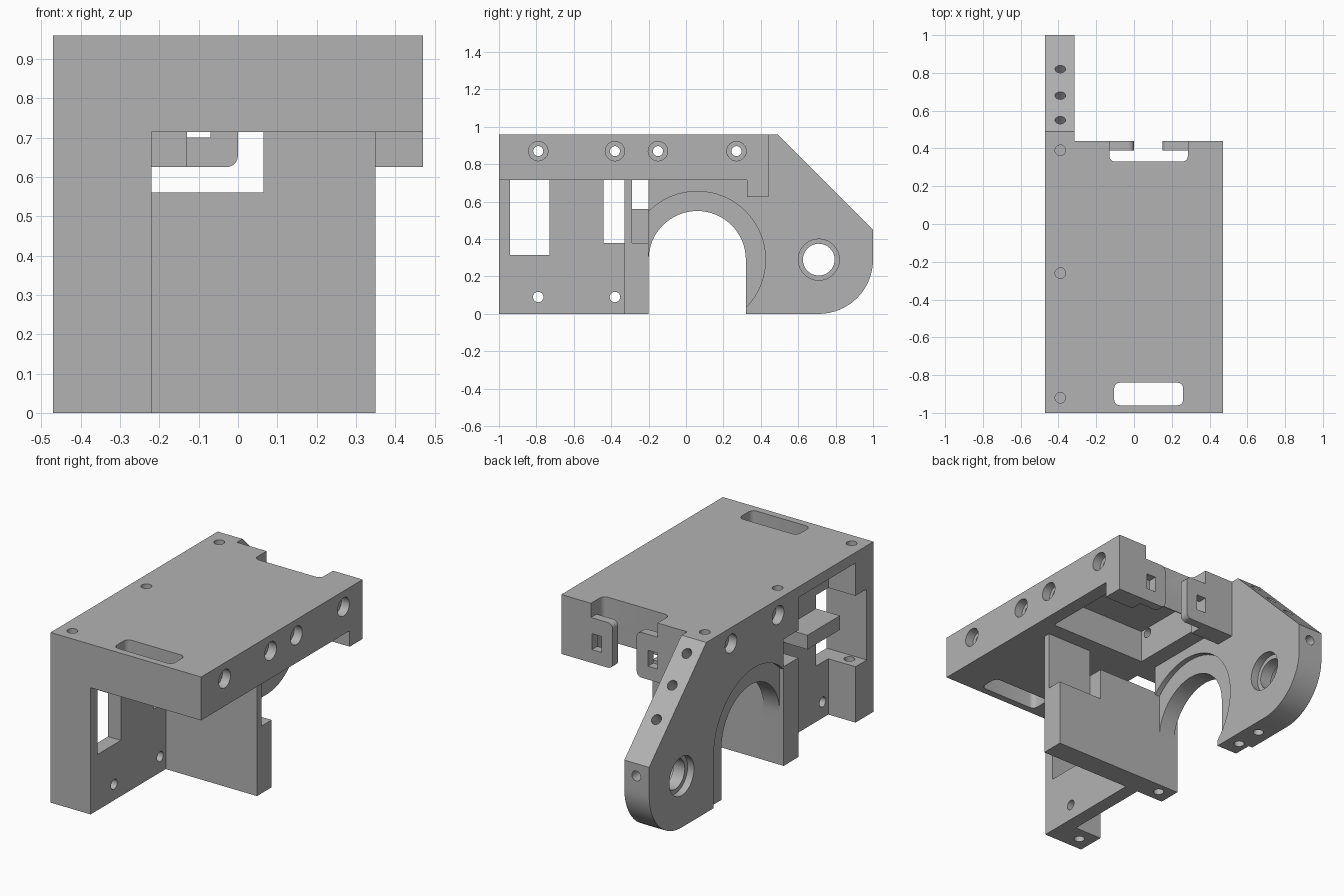
import bpy, bmesh, math
from mathutils import Matrix

if "Cube" in bpy.data.objects:
    bpy.data.objects.remove(bpy.data.objects["Cube"], do_unlink=True)

grey = bpy.data.materials.new("plain_grey")
grey.use_nodes = True
grey.diffuse_color = (0.45, 0.45, 0.45, 1)
grey.node_tree.nodes["Principled BSDF"].inputs["Base Color"].default_value = grey.diffuse_color


# --- helpers -------------------------------------------------------------
def prism(points, axis, lo, hi, matrix=None):
    """Extrude a 2D outline along an axis: x uses (y, z), y uses (x, z), z uses (x, y)."""
    place = {"x": lambda u, v, w: (w, u, v),
             "y": lambda u, v, w: (u, w, v),
             "z": lambda u, v, w: (u, v, w)}[axis]
    bm = bmesh.new()
    low = [bm.verts.new(place(u, v, lo)) for u, v in points]
    high = [bm.verts.new(place(u, v, hi)) for u, v in points]
    bm.faces.new(low)
    bm.faces.new(high)
    for i in range(len(points)):
        j = (i + 1) % len(points)
        bm.faces.new((low[i], low[j], high[j], high[i]))
    bmesh.ops.recalc_face_normals(bm, faces=bm.faces)
    if matrix:
        bm.transform(matrix)
    mesh = bpy.data.meshes.new("piece")
    bm.to_mesh(mesh)
    bm.free()
    mesh.materials.append(grey)
    obj = bpy.data.objects.new("piece", mesh)
    bpy.context.scene.collection.objects.link(obj)
    return obj


def box(x0, x1, y0, y1, z0, z1):
    return prism([(x0, y0), (x1, y0), (x1, y1), (x0, y1)], "z", z0, z1)


def arc(u, v, r, start, end, steps):
    angles = [math.radians(start + (end - start) * i / steps) for i in range(steps + 1)]
    return [(u + r * math.cos(a), v + r * math.sin(a)) for a in angles]


def rod(axis, u, v, r, lo, hi, steps=24, matrix=None):
    return prism(arc(u, v, r, 0, 360, steps)[:-1], axis, lo, hi, matrix)


def rounded(u0, u1, v0, v1, r):
    return (arc(u1 - r, v1 - r, r, 0, 90, 5) + arc(u0 + r, v1 - r, r, 90, 180, 5)
            + arc(u0 + r, v0 + r, r, 180, 270, 5) + arc(u1 - r, v0 + r, r, 270, 360, 5))


def combine(target, tool, operation):
    mod = target.modifiers.new("shape", "BOOLEAN")
    mod.operation, mod.solver, mod.object = operation, "EXACT", tool
    bpy.context.view_layer.update()
    graph = bpy.context.evaluated_depsgraph_get()
    mesh = bpy.data.meshes.new_from_object(target.evaluated_get(graph))
    target.modifiers.clear()
    target.data = mesh
    bpy.data.objects.remove(tool, do_unlink=True)


# --- top block, with rear notch and underside pocket ----------------------
body = box(-0.47, 0.47, -1, 0.44, 0.715, 0.96)
body.name = "mount_bracket"


def add(tool):
    combine(body, tool, "UNION")


def cut(tool):
    combine(body, tool, "DIFFERENCE")


cut(box(-0.22, 0.39, -0.2, 0.325, 0.6, 0.9))
cut(prism(rounded(-0.13, 0.285, 0.33, 0.6, 0.03), "z", 0.5, 1.1))
cut(prism(rounded(-0.105, 0.26, -0.96, -0.84, 0.03), "z", 0.5, 1.1))

# --- side arm, front column and cross plate -------------------------------
arm = ([(-0.33, 0)] + arc(0.71, 0.29, 0.29, -90, 0, 16)
       + [(1, 0.45), (0.49, 0.96), (-0.33, 0.96)])
add(prism(arm, "x", -0.47, -0.315))
add(box(-0.47, -0.22, -1, -0.2, 0, 0.8))
add(box(-0.3, 0.35, -0.33, -0.2, 0, 0.56))
add(box(0.065, 0.35, -0.33, -0.29, 0, 0.8))
cut(box(0.065, 0.4, -0.29, -0.1, 0.38, 0.715))

# --- arch through the arm, with a shallow step on each side ---------------
def arch(r, lo, hi):
    return prism(arc(0.06, 0.29, r, 0, 180, 32) + [(0.06 - r, -0.1), (0.06 + r, -0.1)], "x", lo, hi)


cut(arch(0.26, -0.6, -0.2))
step = rod("x", 0.06, 0.29, 0.365, -0.345, -0.31, 64)
combine(step, box(-0.5, 0, -0.6, -0.2, -0.5, 1), "DIFFERENCE")
cut(step)
step = arch(0.365, -0.5, -0.445)
combine(step, box(-0.6, 0, -0.6, -0.2, -0.5, 1), "DIFFERENCE")
cut(step)

# --- column recess and windows --------------------------------------------
cut(box(-0.6, -0.3, -0.84, -0.33, -0.1, 0.9))
cut(box(-0.6, -0.3, -0.94, -0.8, 0.38, 0.715))
cut(box(-0.6, -0.2, -0.94, -0.73, 0.315, 0.715))
cut(box(-0.6, -0.22, -0.44, -0.33, 0.38, 0.715))
cut(box(-0.6, -0.22, -0.44, -0.2, 0.56, 0.715))
add(box(-0.45, -0.28, -0.73, -0.44, 0.56, 0.64))

# --- rear tabs with square slots ------------------------------------------
add(box(0.285, 0.47, 0.325, 0.44, 0.625, 0.8))
add(box(-0.35, -0.13, 0.325, 0.44, 0.625, 0.8))
for end, root, slot in ((0.15, 0.32, 0.25), (0, -0.17, -0.1)):
    side = 1 if root > end else -1
    r = 0.03
    outline = [(root, 0.625), (root, 0.88)]
    outline += [(end + side * (r - r * c), z) for c, z in
                [(u, 0.85 + v) for u, v in arc(0, 0, 1, 90, 0, 5) for v in [v * r]]]
    outline += [(end + side * (r - r * c), z) for c, z in
                [(u, 0.655 + v) for u, v in arc(0, 0, 1, 0, -90, 5) for v in [v * r]]]
    add(prism(outline, "y", 0.39, 0.44))
    cut(box(slot - 0.03, slot + 0.03, 0.3, 0.5, 0.7, 0.79))

# --- screw holes through the sides ----------------------------------------
for y in (-0.79, -0.38, -0.15, 0.27):
    cut(rod("x", y, 0.87, 0.027, -0.6, 0.6))
    cut(rod("x", y, 0.87, 0.052, 0.42, 0.6))
    if y > -0.3:
        cut(rod("x", y, 0.87, 0.052, -0.6, -0.42))
for y in (-0.79, -0.38):
    cut(rod("x", y, 0.09, 0.028, -0.6, -0.1))

# --- pivot hole in the arm -------------------------------------------------
cut(rod("x", 0.71, 0.29, 0.085, -0.6, -0.2, 32))
cut(rod("x", 0.71, 0.29, 0.11, -0.36, -0.2, 32))
cut(rod("x", 0.71, 0.29, 0.11, -0.6, -0.43, 32))

# --- small holes in the top, underside, slope and end ----------------------
for y in (-0.92, -0.26, 0.39):
    cut(rod("z", -0.39, y, 0.028, 0.84, 1.1))
cut(rod("z", -0.39, -0.9, 0.028, 0.25, 0.5))
for y in (-0.92, -0.26, 0.41, 0.57):
    cut(rod("z", -0.39, y, 0.028, -0.1, 0.1))
for y in (0.55, 0.68, 0.82):
    tilt = Matrix.Translation((-0.39, y, 1.45 - y)) @ Matrix.Rotation(math.radians(-45), 4, "X")
    cut(rod("z", 0, 0, 0.028, -0.1, 0.1, 24, tilt))
cut(rod("y", -0.39, 0.38, 0.028, 0.9, 1.1))

# --- finish -----------------------------------------------------------------
bpy.ops.object.select_all(action="DESELECT")
body.select_set(True)
bpy.context.view_layer.objects.active = body
bpy.ops.object.shade_smooth_by_angle(angle=math.radians(30))
